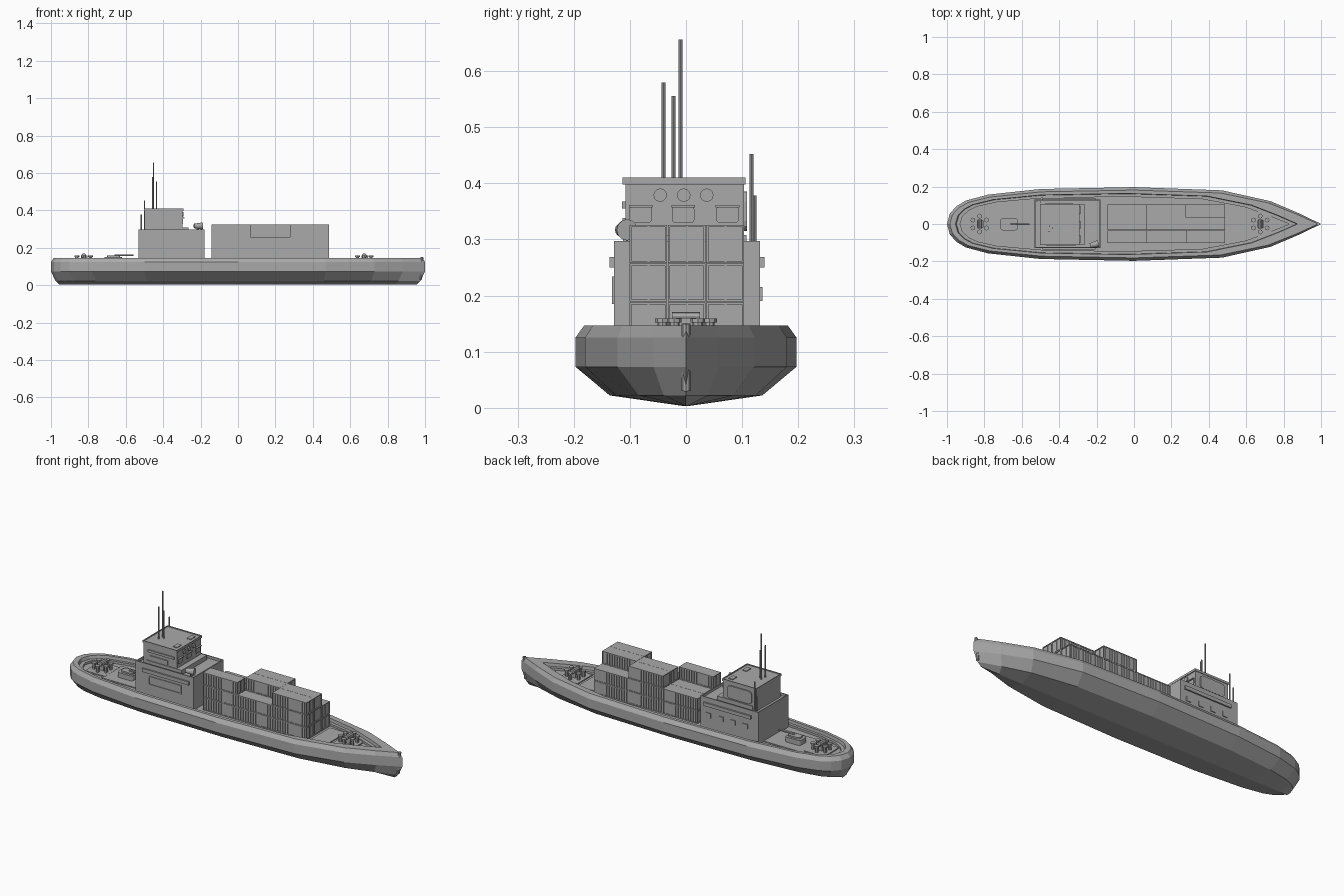
import bpy, bmesh, math
from mathutils import Vector

if "Cube" in bpy.data.objects:
    bpy.data.objects.remove(bpy.data.objects["Cube"])

grey = bpy.data.materials.new("ship grey")
grey.use_nodes = True
grey.diffuse_color = (0.4, 0.4, 0.4, 1)
grey.node_tree.nodes["Principled BSDF"].inputs["Base Color"].default_value = (0.4, 0.4, 0.4, 1)


def finish(name, bm):
    bmesh.ops.recalc_face_normals(bm, faces=bm.faces[:])
    mesh = bpy.data.meshes.new(name)
    bm.to_mesh(mesh)
    bm.free()
    mesh.materials.append(grey)
    ob = bpy.data.objects.new(name, mesh)
    bpy.context.collection.objects.link(ob)
    return ob


def add_box(bm, lo, hi):
    lo, hi = Vector(lo), Vector(hi)
    verts = bmesh.ops.create_cube(bm, size=1)["verts"]
    for v in verts:
        v.co = Vector(a * b for a, b in zip(v.co, hi - lo)) + (lo + hi) / 2
    return verts


def box(name, lo, hi, round_axis=None, radius=0.01):
    """Box; edges parallel to round_axis can be rounded."""
    bm = bmesh.new()
    add_box(bm, lo, hi)
    if round_axis is not None:
        edges = [e for e in bm.edges
                 if abs(e.verts[0].co[round_axis] - e.verts[1].co[round_axis]) > 1e-5]
        bmesh.ops.bevel(bm, geom=edges, offset=radius, segments=3, profile=0.5, affect='EDGES')
    return finish(name, bm)


def rod(name, a, b, r, sides=8, r2=None):
    a, b = Vector(a), Vector(b)
    bm = bmesh.new()
    bmesh.ops.create_cone(bm, cap_ends=True, segments=sides, radius1=r,
                          radius2=r if r2 is None else r2, depth=(b - a).length)
    rot = (b - a).to_track_quat('Z', 'Y')
    for v in bm.verts:
        v.co = rot @ v.co + (a + b) / 2
    return finish(name, bm)


def rimmed_box(name, lo, hi, rim, depth):
    """Box with a sunken roof inside a thin parapet."""
    bm = bmesh.new()
    add_box(bm, lo, hi)
    top = max(bm.faces, key=lambda f: f.calc_center_median().z)
    bmesh.ops.inset_region(bm, faces=[top], thickness=rim)
    new = bmesh.ops.extrude_discrete_faces(bm, faces=[top])["faces"][0]
    for v in new.verts:
        v.co.z -= depth
    return finish(name, bm)


# Hull: one plan outline, lofted through scaled rings from keel to deck
half = [(-1, 0), (-.985, .055), (-.95, .095), (-.9, .125), (-.78, .157), (-.5, .187),
        (0, .197), (.47, .18), (.73, .122), (.88, .058), (1, 0)]
plan = half + [(x, -y) for x, y in half[-2:0:-1]]
# x scale, x shift, y scale, height
levels = [(.955, 0, .02, .003), (.975, 0, .69, .022), (1, 0, 1, .073), (1, 0, 1, .125),
          (.985, 0, .92, .147), (.915, -.04, .83, .147), (.91, -.04, .82, .13),
          (.88, -.05, .74, .13), (.88, -.05, .74, .118)]
bm = bmesh.new()
rings = [[bm.verts.new((x * sx + ox, y * sy, z)) for x, y in plan] for sx, ox, sy, z in levels]
n = len(plan)
for low, high in zip(rings, rings[1:]):
    for i in range(n):
        j = (i + 1) % n
        bm.faces.new((low[i], low[j], high[j], high[i]))
bm.faces.new(rings[0])
bm.faces.new(rings[-1])
finish("hull", bm)
rod("stem_post", (.975, 0, .03), (.985, 0, .15), .008)

# Deckhouse with parapet, side rails and openings
DECK = .115
rimmed_box("deckhouse", (-.533, -.128, DECK), (-.18, .132, .297), .008, .014)
for side, y in (("right", -.128), ("left", .132)):
    s = -1 if y < 0 else 1
    box(side + "_side_rail", (-.49, min(y, y + .008 * s), .25), (-.205, max(y, y + .008 * s), .269))
    if s < 0:
        for z in (.185, .228):
            box("side_panel_bar", (-.455, y - .004, z), (-.255, y, z + .006))
        for x in (-.455, -.261):
            box("side_panel_post", (x, y - .004, .185), (x + .006, y, .234))
    else:
        for i in range(4):
            x = -.47 + i * .075
            box("side_window", (x, y, .19), (x + .03, y + .004, .215))

# Bridge
box("bridge", (-.5, -.108, .28), (-.297, .103, .4))
rimmed_box("bridge_roof", (-.503, -.113, .398), (-.292, .106, .41), .006, .005)
box("bridge_base", (-.48, -.112, .28), (-.265, .108, .308))
box("bridge_right_rail", (-.47, -.114, .355), (-.31, -.108, .368))
box("bridge_right_locker", (-.46, -.113, .315), (-.35, -.108, .338))
box("bridge_left_panel", (-.475, .103, .315), (-.325, .109, .385), 1, .018)
for y in (-.081, -.005, .074):
    box("bridge_window", (-.3, y - .02, .329), (-.293, y + .02, .36), 0, .007)
    box("window_hood", (-.3, y - .021, .357), (-.287, y + .021, .361))
for y in (-.046, -.004, .037):
    rod("porthole", (-.3, y, .379), (-.291, y, .379), .012, 12)
for y in (-.06, .06):
    box("roof_locker", (-.34, y - .02, .403), (-.315, y + .02, .409))

# Masts
for x, y, base, top in ((-.452, -.01, .4, .656), (-.436, -.022, .4, .556), (-.455, -.04, .4, .58),
                        (-.5, .117, .28, .452), (-.517, .122, .28, .378)):
    rod("mast", (x, y, base), (x, y, top), .0036)

# Searchlight on the forward corner of the deckhouse
rod("searchlight_post", (-.215, -.1, .28), (-.215, -.1, .31), .006)
rod("searchlight", (-.235, -.115, .317), (-.19, -.105, .317), .012, 12, .019)

# Cargo containers: stack heights per bay, ordered from right to left
L, W, H = .21, .0685, .069


def container(x, y, z):
    bm = bmesh.new()
    t, g = .004, .001
    x1, y1, z1 = x + L - g, y + W - g, z + H - g
    add_box(bm, (x + t, y + t, z + t), (x1 - t, y1 - t, z1))
    # Frame of corner posts and rails
    for yy in (y, y1 - t):
        for xx in (x, x1 - t):
            add_box(bm, (xx, yy, z), (xx + t, yy + t, z1))
        for zz in (z, z1 - t):
            add_box(bm, (x, yy, zz), (x1, yy + t, zz + t))
        # Corrugated side ribs
        for i in range(1, 14):
            c = x + L * i / 14
            add_box(bm, (c - .003, yy + .001, z), (c + .003, yy + t, z1))
    for xx in (x, x1 - t):
        for zz in (z, z1 - t):
            add_box(bm, (xx, y, zz), (xx + t, y1, zz + t))
    # Door seam bars
    add_box(bm, (x + .002, y + W / 2 - .002, z), (x1 - .002, y + W / 2 + .002, z1))
    finish("container", bm)


for bay, heights in enumerate(((3, 2, 2), (2, 3, 3), (3, 3, 2))):
    for row, count in enumerate(heights):
        for tier in range(count):
            container(-.142 + bay * L, -.101 + row * W, .12 + tier * H)

# Mooring gear on low plates at bow and stern
for end, cx in (("bow", .675), ("stern", -.825)):
    box(end + "_gear_plate", (cx - .06, -.065, DECK), (cx + .06, .065, .124))
    box(end + "_winch_body", (cx - .015, -.018, .12), (cx + .02, .018, .16))
    rod(end + "_winch_drum", (cx, -.025, .158), (cx, .025, .158), .013, 10)
    for i in range(6):
        a = math.tau * (i + .5) / 6
        x, y = cx + .042 * math.cos(a), .042 * math.sin(a)
        rod(end + "_bollard", (x, y, .12), (x, y, .152), .009, 8)
        rod(end + "_bollard_cap", (x, y, .152), (x, y, .159), .013, 8)

# Aft deck hatch with a small boom, and the platform under it
box("aft_platform", (-.77, -.085, DECK), (-.53, .085, .123))
box("hatch", (-.715, -.034, .12), (-.62, .03, .15), 2, .015)
box("hatch_lid", (-.7, -.022, .15), (-.63, .018, .158), 2, .01)
rod("hatch_boom", (-.66, -.002, .16), (-.56, -.002, .16), .004)
box("fore_platform", (.5, -.085, DECK), (.6, .085, .123))
